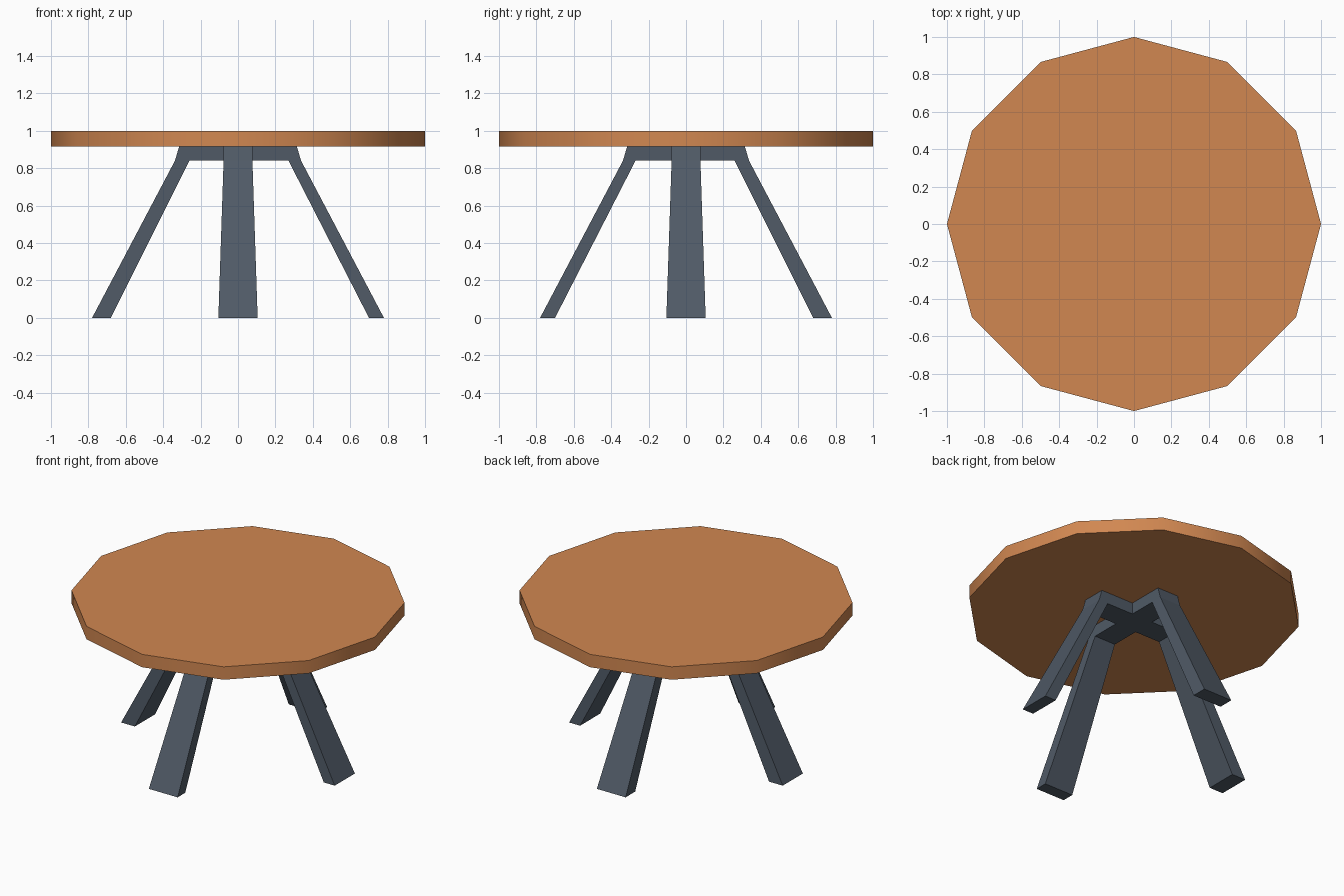
import bpy, bmesh, math
from mathutils import Matrix

if "Cube" in bpy.data.objects:
    bpy.data.objects.remove(bpy.data.objects["Cube"])


def material(name, rgb):
    m = bpy.data.materials.new(name)
    m.diffuse_color = (*rgb, 1)
    m.use_nodes = True
    m.node_tree.nodes["Principled BSDF"].inputs["Base Color"].default_value = m.diffuse_color
    return m


wood = material("warm wood", (0.64, 0.245, 0.083))
metal = material("slate grey", (0.08, 0.102, 0.133))

UNDER, BAR = 0.915, 0.84      # underside of the top, underside of the cross bars
HALF, FOOT = 0.077, 0.105     # half widths of a bar and of a foot


def add_object(name, bm, mat):
    bmesh.ops.remove_doubles(bm, verts=bm.verts, dist=1e-4)
    bmesh.ops.recalc_face_normals(bm, faces=bm.faces)
    me = bpy.data.meshes.new(name)
    bm.to_mesh(me)
    bm.free()
    me.materials.append(mat)
    ob = bpy.data.objects.new(name, me)
    bpy.context.collection.objects.link(ob)
    return ob


# Tabletop: twelve-sided disc with a smooth rim and sharp edges
bm = bmesh.new()
bmesh.ops.create_cone(bm, cap_ends=True, segments=12, radius1=1, radius2=1,
                      depth=1 - UNDER,
                      matrix=Matrix.Translation((0, 0, (1 + UNDER) / 2)))
for f in bm.faces:
    f.smooth = abs(f.normal.z) < 0.5
top = add_object("tabletop", bm, wood)
bpy.context.view_layer.objects.active = top
top.select_set(True)
bpy.ops.object.shade_smooth_by_angle(angle=math.radians(40))
top.select_set(False)

# Hub where the four legs cross
bm = bmesh.new()
bmesh.ops.create_cube(bm, size=1, matrix=Matrix.Translation((0, 0, (UNDER + BAR) / 2))
                      @ Matrix.Diagonal((2 * HALF, 2 * HALF, UNDER - BAR, 1)))
add_object("leg_hub", bm, metal)


# Leg: bar running out from the hub, bent down to a splayed, widening foot
def leg(name, angle, foot_in, knee_in):
    profile = [(HALF, UNDER, HALF), (0.315, UNDER, HALF), (0.337, BAR, HALF),
               (0.78, 0, FOOT), (foot_in, 0, FOOT), (knee_in, BAR, HALF), (HALF, BAR, HALF)]
    bm = bmesh.new()
    left = [bm.verts.new((x, w, z)) for x, z, w in profile]
    right = [bm.verts.new((x, -w, z)) for x, z, w in profile]
    for side in (left, right):
        bm.faces.new([side[i] for i in (0, 1, 2, 5, 6)])
        bm.faces.new([side[i] for i in (2, 3, 4, 5)])
    n = len(profile)
    for i in range(n - 1):
        bm.faces.new((left[i], left[i + 1], right[i + 1], right[i]))
    bm.faces.new((left[-1], left[0], right[0], right[-1]))
    bmesh.ops.rotate(bm, verts=bm.verts, matrix=Matrix.Rotation(math.radians(angle), 3, 'Z'))
    add_object(name, bm, metal)


leg("right_leg", 0, 0.70, 0.27)
leg("back_leg", 90, 0.68, 0.26)
leg("left_leg", 180, 0.68, 0.26)
leg("front_leg", 270, 0.70, 0.27)
